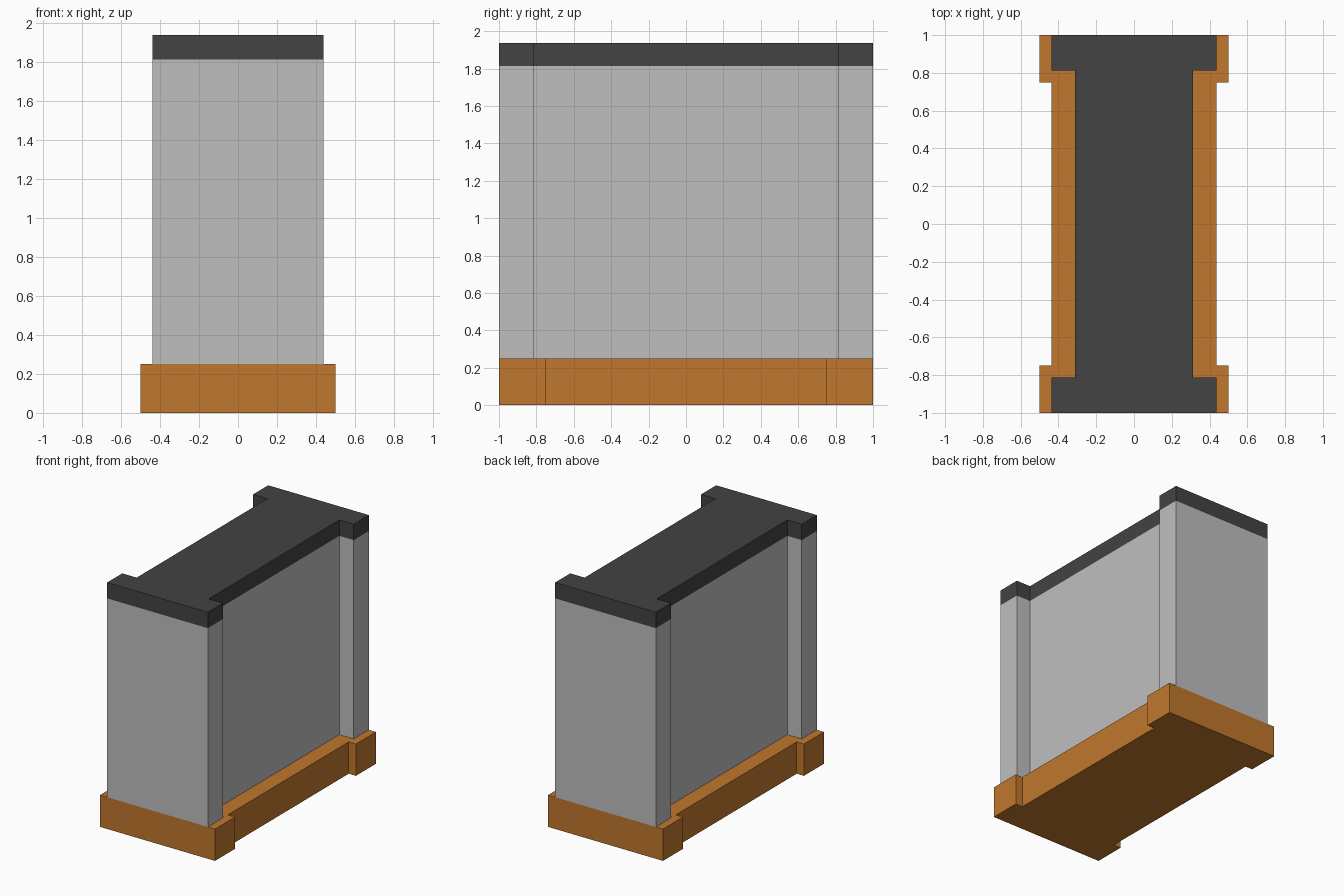
import bpy
import bmesh

cube = bpy.data.objects.get("Cube")
if cube:
    bpy.data.objects.remove(cube, do_unlink=True)


def make_material(name, rgb):
    mat = bpy.data.materials.new(name)
    mat.use_nodes = True
    mat.diffuse_color = (*rgb, 1)
    mat.node_tree.nodes["Principled BSDF"].inputs["Base Color"].default_value = (*rgb, 1)
    return mat


def i_block(name, end_x, web_x, web_y, z0, z1, mat):
    """Extrude an I-shaped plan: wide ends at y = +-1, narrower web between them."""
    quarter = [(end_x, 1), (end_x, web_y), (web_x, web_y)]
    right = quarter + [(x, -y) for x, y in reversed(quarter)]
    outline = right + [(-x, y) for x, y in reversed(right)]
    bm = bmesh.new()
    face = bm.faces.new([bm.verts.new((x, y, z0)) for x, y in outline])
    result = bmesh.ops.extrude_face_region(bm, geom=[face])
    top = [v for v in result["geom"] if isinstance(v, bmesh.types.BMVert)]
    bmesh.ops.translate(bm, vec=(0, 0, z1 - z0), verts=top)
    bmesh.ops.recalc_face_normals(bm, faces=bm.faces)
    mesh = bpy.data.meshes.new(name)
    bm.to_mesh(mesh)
    bm.free()
    mesh.materials.append(mat)
    obj = bpy.data.objects.new(name, mesh)
    bpy.context.collection.objects.link(obj)
    return obj


orange = make_material("orange", (0.527, 0.184, 0.026))
light_grey = make_material("light grey", (0.521, 0.521, 0.521))
dark_grey = make_material("dark grey", (0.056, 0.056, 0.056))

# Plinth, wall with end pillars, and matching cap
i_block("base", 0.5, 0.4375, 0.75, 0, 0.25, orange)
i_block("wall", 0.4375, 0.3125, 0.8125, 0.25, 1.8125, light_grey)
i_block("cap", 0.4375, 0.3125, 0.8125, 1.8125, 1.9375, dark_grey)
